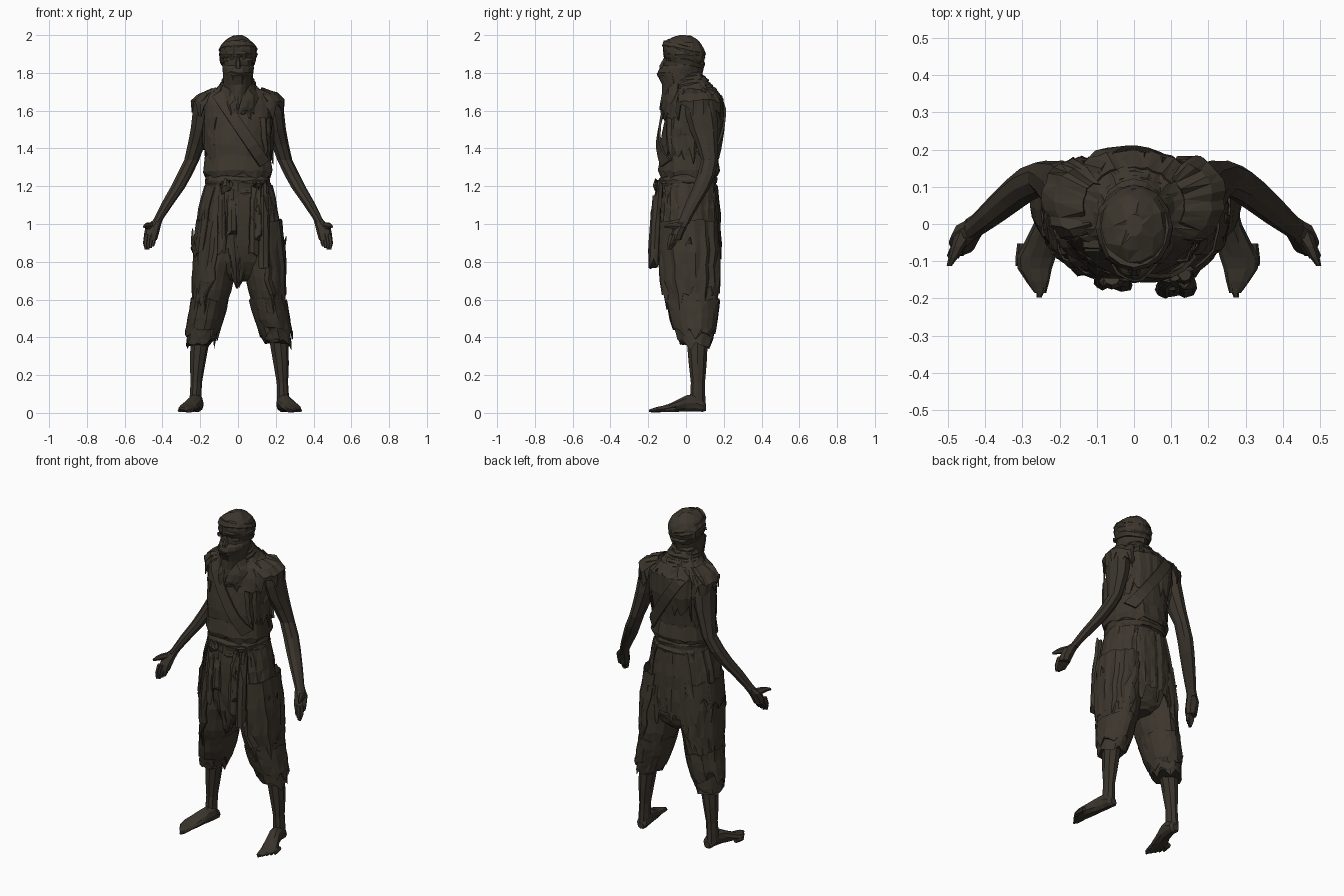
import bpy, math, random
from mathutils import Vector

random.seed(11)


def material(name, col):
    m = bpy.data.materials.new(name)
    m.diffuse_color = (*col, 1)
    return m


CLOTH = material("dark brown cloth", (0.046, 0.037, 0.026))
SKIN = material("dark skin", (0.042, 0.034, 0.025))


def add_mesh(name, verts, faces, mat, thick=0):
    me = bpy.data.meshes.new(name)
    me.from_pydata(verts, [], faces)
    me.materials.append(mat)
    ob = bpy.data.objects.new(name, me)
    bpy.context.collection.objects.link(ob)
    if thick:
        s = ob.modifiers.new("thickness", "SOLIDIFY")
        s.thickness = thick
        s.offset = 0
    return ob


def refine(rings, k):
    out = []
    for a, b in zip(rings, rings[1:]):
        for i in range(k):
            out.append(tuple(p + (q - p) * i / k for p, q in zip(a, b)))
    return out + [rings[-1]]


def loft(name, rings, mat=CLOTH, n=10, arc=None, rag=0, fold=0, tilt=0, k=1,
         axis="z", power=1.0, thick=0):
    """Rings are (x, y, z, radius a, radius b); angle 270 is the front."""
    rings = refine(rings, k)
    full = arc is None
    a0, a1 = arc or (0, 360)
    cols = n if full else n + 1
    pleat = [random.uniform(-fold, fold) for _ in range(cols)]
    verts, faces = [], []
    for r, (cx, cy, cz, ra, rb) in enumerate(rings):
        # open cloth narrows unevenly towards its hem
        cut = 0 if full else (a1 - a0) * random.uniform(0.02, 0.1) * r / len(rings) * 2
        for c in range(cols):
            t = math.radians(a0 + cut + (a1 - a0 - 2 * cut) * c / n)
            f = 1 + pleat[c] + random.uniform(-fold, fold) * 0.6
            u = math.copysign(abs(math.cos(t)) ** power, math.cos(t)) * ra * f
            v = math.copysign(abs(math.sin(t)) ** power, math.sin(t)) * rb * f
            if axis == "z":
                dz = tilt * v + random.uniform(-fold, fold) * 0.2
                if r == len(rings) - 1 and rag:
                    dz += rag * random.uniform(-0.2, 1.0)
                verts.append((cx + u, cy + v, cz + dz))
            else:
                verts.append((cx + u, cy, cz + v))
    for r in range(len(rings) - 1):
        for c in range(n):
            d = (c + 1) % cols
            q = (r * cols + c, r * cols + d, (r + 1) * cols + d, (r + 1) * cols + c)
            if (r + c) % 2:
                q = q[1:] + q[:1]
            faces += [(q[0], q[1], q[2]), (q[0], q[2], q[3])]
    if full and not thick:
        faces.append(tuple(range(cols)))
        faces.append(tuple(range((len(rings) - 1) * cols, len(rings) * cols)))
    return add_mesh(name, verts, faces, mat, thick)


# Tunic torso
TORSO = [(0, .02, 1.76, .075, .08), (0, .035, 1.72, .11, .095), (0, .045, 1.685, .175, .117),
         (0, .045, 1.63, .195, .142), (0, .035, 1.55, .187, .152), (0, .015, 1.42, .175, .153),
         (0, .012, 1.30, .167, .148), (0, .012, 1.22, .162, .143)]
loft("tunic", TORSO, n=28, fold=.025, k=2, power=.85)
loft("tunic_hem", [(0, .012, 1.36, .170, .148), (0, .012, 1.28, .182, .16),
                   (0, .012, 1.245, .174, .152)], n=30, fold=.035, rag=.02, power=.85, thick=.006)


def on_torso(x, z, side, lift):
    for a, b in zip(TORSO, TORSO[1:]):
        if b[2] <= z <= a[2]:
            t = (a[2] - z) / (a[2] - b[2])
            cy, rx, ry = [a[i] + (b[i] - a[i]) * t for i in (1, 3, 4)]
            q = max(0, 1 - (abs(x) / (rx + .015)) ** 2.3)
            return Vector((x, cy + side * (ry * q ** .43 + lift), z))


# Diagonal strap across chest and back
def strap(name, top, bottom, width, lift):
    d = Vector((bottom[0] - top[0], 0, bottom[1] - top[1])).normalized()
    w = Vector((-d.z, 0, d.x)) * width / 2
    verts, faces = [], []
    for side in (-1, 1):
        base = len(verts)
        for i in range(9):
            x = top[0] + (bottom[0] - top[0]) * i / 8
            z = top[1] + (bottom[1] - top[1]) * i / 8
            for s in (-1, 1):
                zz = min(1.755, max(1.225, z + s * w.z))
                verts.append(on_torso(x + s * w.x, zz, side, lift))
        faces += [(base + 2 * i, base + 2 * i + 1, base + 2 * i + 3, base + 2 * i + 2) for i in range(8)]
    faces.append((0, 1, 19, 18))
    add_mesh(name, verts, faces, CLOTH, .012)


strap("wide_strap", (-.11, 1.69), (.14, 1.32), .06, .018)

# Head, mask and turban
loft("face", [(0, -.02, 1.74, .06, .07), (0, -.02, 1.80, .078, .10), (0, -.015, 1.86, .082, .103),
              (0, -.01, 1.93, .08, .10)], SKIN, n=14)
loft("nose", [(0, -.108, 1.88, .010, .010), (0, -.122, 1.84, .016, .02), (0, -.12, 1.82, .02, .022)], SKIN, n=6)
for s in (-1, 1):
    loft("brow", [(s * .042, -.092, 1.878, .034, .012), (s * .042, -.092, 1.864, .036, .018)], SKIN, n=6)
loft("face_mask", [(0, -.01, 1.845, .083, .105), (0, -.025, 1.825, .084, .118), (0, -.035, 1.79, .08, .122),
                   (0, -.022, 1.745, .08, .102), (0, -.005, 1.69, .095, .10)],
     n=16, fold=.02, power=1.15, tilt=.03)
loft("mask_tail", [(0, -.025, 1.80, .085, .13), (0, -.012, 1.74, .085, .115), (0, .0, 1.69, .07, .125),
                   (0, .0, 1.63, .03, .138), (0, .0, 1.60, .01, .142)],
     n=8, arc=(205, 335), fold=.03, power=1.1, thick=.006)
loft("turban", [(0, -.008, 1.85, .09, .098), (0, -.01, 1.88, .099, .11), (0, -.01, 1.91, .101, .115),
                (0, -.012, 1.935, .096, .112), (0, -.01, 1.96, .08, .095), (0, -.005, 1.98, .055, .068),
                (0, -.003, 1.995, .022, .03)], n=14, fold=.03, tilt=-.12)
for z, t, r in ((1.868, -.22, .093), (1.895, -.06, .097), (1.925, -.2, .096)):
    loft("turban_wrap", [(0, -.01, z - .02, r - .002, r + .009), (0, -.01, z, r + .006, r + .018),
                         (0, -.01, z + .022, r - .004, r + .008)], n=16, fold=.025, tilt=t)

# Scarf folds around the neck, drooping at the front
for i in range(6):
    z, r, y = 1.785 - .021 * i, .07 + .008 * i, .002 + .005 * i
    loft("scarf_fold", [(0, y, z + .02, r - .008, r + .006), (0, y, z, r + .007, r + .022),
                        (0, y, z - .03, r + .004, r + .014)], n=16, fold=.035, tilt=.04 + .05 * i)
loft("scarf_drape", [(0, .005, 1.735, .09, .105), (0, .01, 1.68, .115, .128), (0, .01, 1.62, .115, .142),
                     (0, .012, 1.56, .10, .148)],
     n=12, arc=(205, 335), fold=.045, rag=.06, k=2, thick=.008)
loft("neck_drape", [(0, .01, 1.77, .075, .085), (0, .025, 1.73, .10, .105), (0, .045, 1.69, .15, .125),
                    (0, .05, 1.62, .17, .145)], n=14, arc=(15, 165), fold=.035, rag=.06, thick=.008)

# Torn shoulder cape and ragged layers on the tunic
for s in (-1, 1):
    mid = 0 if s > 0 else 180
    loft("shoulder_rag", [(s * .10, .05, 1.712, .035, .06), (s * .14, .06, 1.688, .07, .095),
                          (s * .16, .065, 1.65, .083, .11), (s * .158, .065, 1.56, .08, .113)],
         n=14, arc=(mid - 105, mid + 105), fold=.05, rag=.1, thick=.006)
    loft("side_rag", [(0, .03, 1.56, .188, .156), (0, .02, 1.46, .182, .16), (0, .015, 1.34, .178, .158)],
         n=14, arc=(mid - 55, mid + 55), fold=.04, rag=.1, k=2, power=.85, thick=.006)
loft("back_rag", [(0, .04, 1.72, .12, .11), (0, .05, 1.66, .18, .144), (0, .045, 1.55, .187, .152),
                  (0, .03, 1.42, .177, .151)], n=16, arc=(35, 145), fold=.025, rag=.1, power=.85, thick=.006)

# Belt sash
for z, t in ((1.235, .03), (1.205, -.07), (1.175, .06)):
    loft("belt_wrap", [(0, .01, z + .02, .163, .145), (0, .01, z, .173, .157), (0, .01, z - .024, .17, .152)],
         n=26, fold=.02, tilt=t, power=.85)

# Hips and trousers
loft("hip_cloth", [(0, .01, 1.22, .17, .15), (0, .01, 1.12, .192, .16), (0, .01, 1.0, .21, .165),
                   (0, .015, .88, .222, .162), (0, .022, .80, .21, .15), (0, .028, .73, .14, .12),
                   (0, .03, .70, .05, .09)],
     n=28, fold=.03, k=2, power=.9)
for s in (-1, 1):
    dx = .012 if s < 0 else 0
    mid = 0 if s > 0 else 180

    def leg(rows, d=None):
        return [(s * (x - (dx if d is None else d)), y, z, a, b) for x, y, z, a, b in rows]

    loft("trouser_leg", leg([(.12, .02, .95, .105, .155), (.132, .022, .8, .112, .155),
                             (.15, .028, .65, .098, .148), (.172, .038, .54, .09, .128),
                             (.197, .048, .43, .08, .1), (.213, .052, .345, .074, .085)]),
         n=18, fold=.045, rag=.05, k=2)
    loft("trouser_cuff", leg([(.16, .035, .60, .096, .138), (.18, .042, .5, .093, .122),
                              (.205, .05, .40, .084, .098)]),
         n=20, fold=.05, rag=.1, k=2, thick=.006)
    loft("thigh_rag", leg([(.12, .015, 1.02, .11, .15), (.13, .02, .86, .119, .16),
                           (.142, .025, .70, .112, .156), (.15, .035, .56, .104, .145)]),
         n=18, arc=(mid - 100, mid + 100), fold=.045, rag=.16, k=2, thick=.006)
    loft("hip_rag", [(0, .01, 1.2, .174, .156), (0, .01, 1.08, .204, .168), (0, .012, .95, .223, .174),
                     (0, .015, .78, .246, .17)],
         n=14, arc=(mid - 48, mid + 62) if s > 0 else (mid - 62, mid + 48),
         fold=.035, rag=.2, k=2, power=.9, thick=.006)
    # Bare shin and foot
    loft("shin", leg([(.205, .055, .5, .055, .06), (.217, .06, .36, .05, .055), (.227, .062, .26, .042, .048),
                      (.234, .063, .16, .031, .038), (.237, .062, .1, .032, .04), (.238, .06, .04, .034, .045)]),
         SKIN, n=9)
    fd = .02 if s < 0 else 0
    loft("foot", leg([(.237, .105, .03, .02, .02), (.237, .09, .038, .034, .034), (.24, .05, .053, .037, .048),
                      (.25, 0, .05, .04, .045), (.268, -.05, .036, .047, .032),
                      (.283, -.09, .026, .052, .023), (.287, -.12, .021, .046, .018),
                      (.279, -.155, .017, .031, .015), (.272, -.185, .012, .016, .01)], fd),
         SKIN, n=10, axis="y")
    for i in range(5):
        tx, ty = .273 + .014 * i, -.197 + .021 * i
        loft("toe", leg([(tx - .008, ty + .06, .018, .013, .014), (tx - .002, ty + .02, .014, .012, .012),
                         (tx + .002, ty, .01, .007, .007)], fd), SKIN, n=6, axis="y")

    # Arm and hand
    def arm(rows):
        return [(s * x, y, z, a, b) for x, y, z, a, b in rows]

    loft("arm", arm([(.16, .06, 1.685, .035, .05), (.178, .07, 1.65, .058, .08), (.187, .08, 1.58, .058, .085),
                     (.2, .095, 1.5, .054, .077), (.222, .112, 1.42, .047, .058),
                     (.246, .125, 1.34, .041, .046), (.285, .108, 1.26, .042, .048),
                     (.322, .08, 1.19, .04, .046), (.373, .037, 1.11, .034, .04),
                     (.42, -.002, 1.03, .026, .032), (.438, -.015, 1.0, .028, .032)]), SKIN, n=9)
    loft("palm", arm([(.43, -.01, 1.015, .028, .03), (.45, -.028, .985, .04, .033),
                      (.458, -.045, .95, .039, .033), (.463, -.055, .915, .034, .03)]), SKIN, n=8)
    for i in range(4):
        fx, fy = .442 + .014 * i, -.05 - .007 * i
        loft("finger", arm([(fx, fy, .945, .013, .02), (fx + .007, fy - .013, .9, .012, .016),
                            (fx + .009 - .002 * i, fy - .02, .882 - .008 * min(i, 2), .007, .01)]), SKIN, n=6)
    loft("thumb", arm([(.453, -.02, .985, .028, .024), (.473, -.06, .99, .018, .02),
                       (.486, -.09, .99, .013, .014), (.497, -.113, .985, .007, .008)]), SKIN, n=6, axis="y")

# Hanging belt cloths, each a pleated ragged strip
for x, y, top, end, w, d in (
        (.085, -.166, 1.2, .83, .026, .022), (.135, -.162, 1.2, .79, .03, .026),
        (-.085, -.15, 1.2, .84, .022, .016), (-.035, -.155, 1.2, .92, .03, .016),
        (.11, -.168, 1.19, .9, .02, .022)):
    loft("sash_tail", [(x, y + .025, top, w * .6, d * .6), (x, y + .014, top - .08, w * .9, d * .9),
                       (x, y, (top + end) / 2, w, d), (x, y - .01, end, w * 1.1, d)],
         n=8, fold=.16, rag=.05, k=2)
loft("belt_knot", [(-.06, -.15, 1.225, .02, .014), (-.06, -.155, 1.2, .035, .02), (-.06, -.15, 1.17, .022, .014)],
     n=8, fold=.08)
loft("front_rag", [(.0, .01, 1.18, .15, .162), (-.005, .01, .98, .13, .166), (0, .012, .82, .09, .157),
                   (.0, .015, .72, .045, .142), (0, .015, .66, .012, .132)],
     n=10, arc=(225, 315), fold=.04, rag=.03, k=2, thick=.006)
loft("back_skirt", [(0, .01, 1.19, .174, .154), (0, .01, 1.05, .202, .168), (0, .01, .9, .218, .172),
                    (0, .015, .74, .213, .165)],
     n=16, arc=(40, 140), fold=.03, rag=.18, k=2, power=.9, thick=.006)
